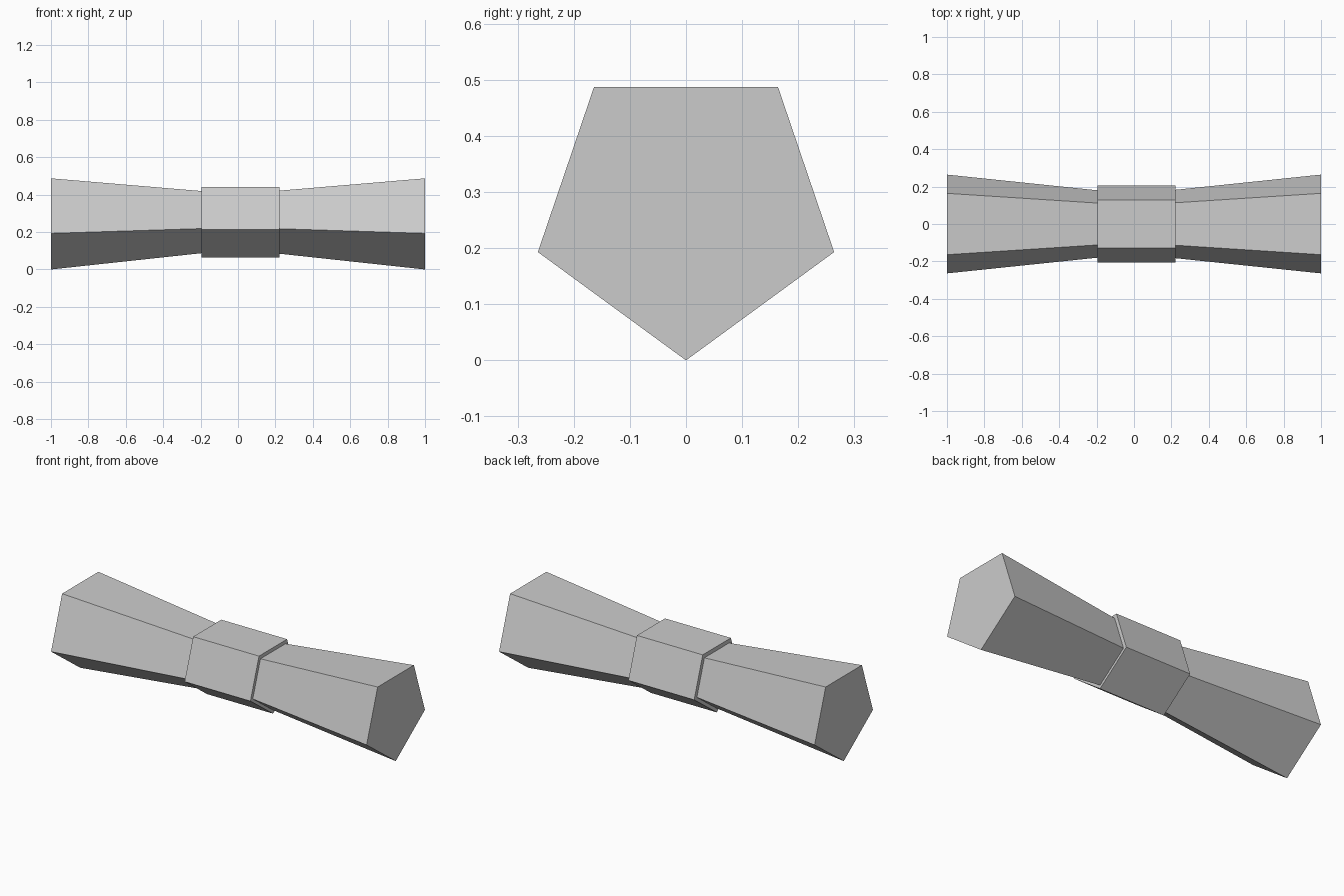
import bpy, bmesh

if "Cube" in bpy.data.objects:
    bpy.data.objects.remove(bpy.data.objects["Cube"])

# Pentagon cross-section (y, z), point down, resting on z = 0
PROFILE = [(0, 0), (0.264, 0.193), (0.164, 0.487), (-0.164, 0.487), (-0.264, 0.193)]


def loft(name, stations):
    """Bridge scaled pentagons along x; each station is (x, scale, bottom z)."""
    bm = bmesh.new()
    rings = [[bm.verts.new((x, y * s, z0 + z * s)) for y, z in PROFILE]
             for x, s, z0 in stations]
    n = len(PROFILE)
    for a, b in zip(rings, rings[1:]):
        for i in range(n):
            j = (i + 1) % n
            bm.faces.new((a[i], a[j], b[j], b[i]))
    bm.faces.new(rings[0])
    bm.faces.new(rings[-1])
    bmesh.ops.recalc_face_normals(bm, faces=bm.faces)
    mesh = bpy.data.meshes.new(name)
    bm.to_mesh(mesh)
    bm.free()
    obj = bpy.data.objects.new(name, mesh)
    bpy.context.collection.objects.link(obj)
    return obj


# Waisted body flaring to both ends
loft("flared_body", [(-1, 1, 0), (0, 0.605, 0.108), (1, 1, 0)])

# Straight band wrapped around the waist
loft("centre_band", [(-0.195, 0.776, 0.064), (0.222, 0.776, 0.064)])
